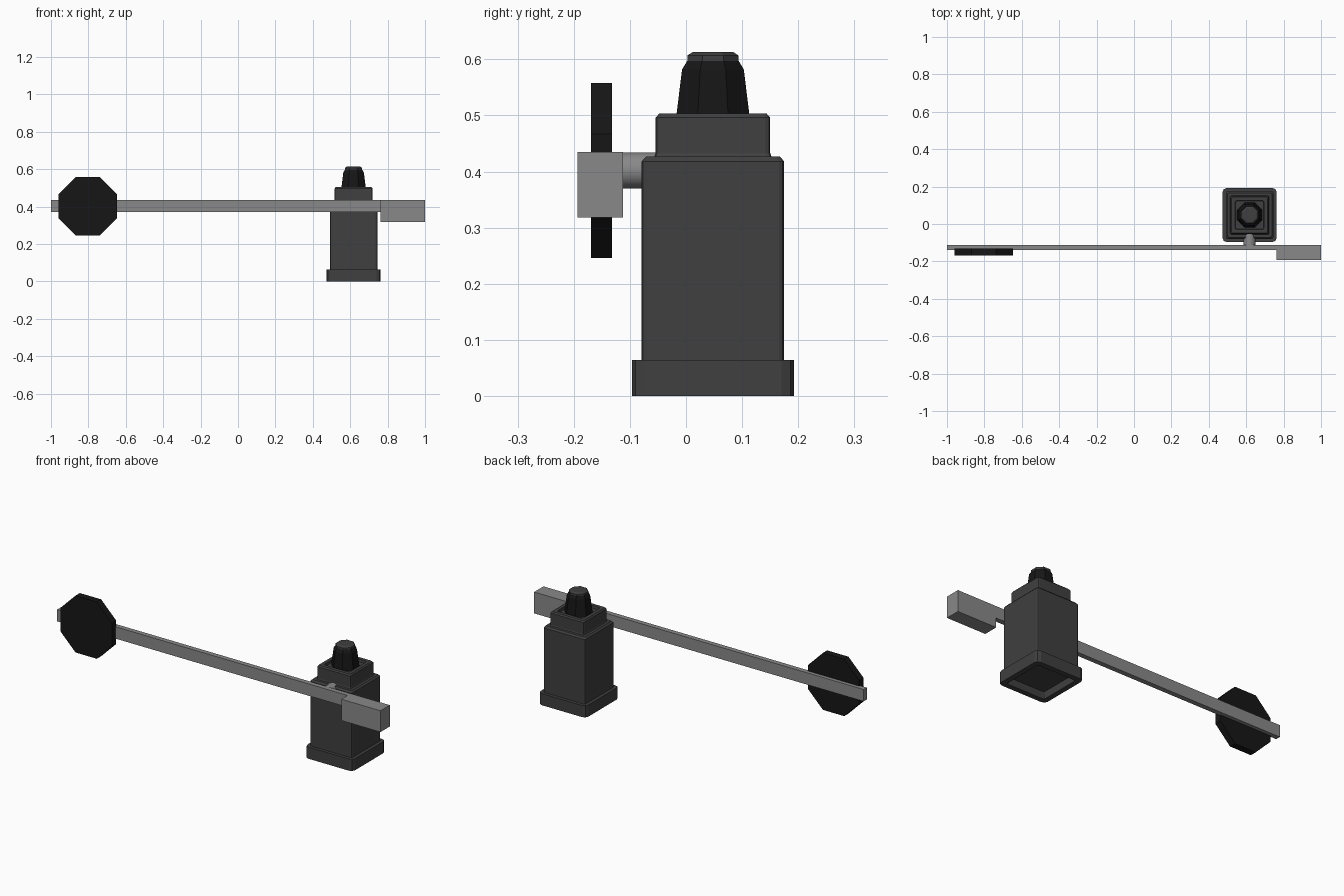
import bpy, bmesh
from math import pi, cos, sin
from mathutils import Vector, Matrix

if "Cube" in bpy.data.objects:
    bpy.data.objects.remove(bpy.data.objects["Cube"])

CX, CY, AXIS_Z = 0.618, 0.048, 0.402


def material(name, v):
    m = bpy.data.materials.new(name)
    m.diffuse_color = (v, v, v, 1)
    m.use_nodes = True
    m.node_tree.nodes["Principled BSDF"].inputs["Base Color"].default_value = m.diffuse_color
    return m


DARK = material("dark_grey", 0.05)
BLACK = material("black", 0.008)
STEEL = material("steel_grey", 0.25)


def finish(name, bm, mat):
    bmesh.ops.recalc_face_normals(bm, faces=bm.faces)
    me = bpy.data.meshes.new(name)
    bm.to_mesh(me)
    bm.free()
    me.materials.append(mat)
    ob = bpy.data.objects.new(name, me)
    bpy.context.collection.objects.link(ob)
    return ob


def square_ring(half, z, r, seg=2):
    """Square outline with rounded corners."""
    pts = []
    for k in range(4):
        a0 = k * pi / 2
        sx, sy = (1, 1, -1, -1)[k] * 1, (1, -1, -1, 1)[k] * -1
        sx, sy = ((1, 1), (-1, 1), (-1, -1), (1, -1))[k]
        for i in range(seg + 1):
            a = a0 + i / seg * pi / 2
            pts.append(Vector((sx * (half - r) + r * cos(a), sy * (half - r) + r * sin(a), z)))
    return pts


def ngon_ring(apothem, z, n):
    """Regular outline with flats facing the axes."""
    R = apothem / cos(pi / n)
    return [Vector((R * cos((i + .5) * 2 * pi / n), R * sin((i + .5) * 2 * pi / n), z)) for i in range(n)]


def loft(name, rings, mat, matrix):
    bm = bmesh.new()
    loops = [[bm.verts.new(matrix @ p) for p in ring] for ring in rings]
    n = len(loops[0])
    for a, b in zip(loops, loops[1:]):
        for i in range(n):
            bm.faces.new((a[i], a[(i + 1) % n], b[(i + 1) % n], b[i]))
    bm.faces.new(loops[0])
    bm.faces.new(loops[-1])
    return finish(name, bm, mat)


def box(name, lo, hi, mat):
    bm = bmesh.new()
    lo, hi = Vector(lo), Vector(hi)
    bmesh.ops.create_cube(bm, size=1, matrix=Matrix.Translation((lo + hi) / 2)
                          @ Matrix.Diagonal((*(hi - lo), 1)))
    return finish(name, bm, mat)


post = Matrix.Translation((CX, CY, 0))

# base plinth, hollowed underneath
loft("base", [square_ring(h, z, r) for h, z, r in (
    (0.116, 0.04, 0.01), (0.116, 0, 0.01), (0.1445, 0, 0.022), (0.1445, 0.064, 0.022))], DARK, post)

# main housing with chamfered shoulder
loft("housing", [square_ring(h, z, 0.009) for h, z in (
    (0.127, 0.06), (0.127, 0.418), (0.119, 0.427))], DARK, post)

# upper housing with a shallow tray in the top
loft("upper_housing", [square_ring(h, z, 0.008) for h, z in (
    (0.107, 0.42), (0.102, 0.433), (0.102, 0.496), (0.096, 0.503),
    (0.077, 0.503), (0.075, 0.49))], DARK, post)

# lamp and its cap
loft("lamp", [ngon_ring(a, z, 8) for a, z in (
    (0.067, 0.485), (0.055, 0.582), (0.046, 0.597))], BLACK, post)
loft("lamp_cap", [ngon_ring(a, z, 8) for a, z in (
    (0.0455, 0.594), (0.0455, 0.607), (0.036, 0.613))], DARK, post)

# pivot shaft, running along y
along_y = Matrix.Rotation(pi / 2, 4, 'X')
shaft = loft("pivot_shaft", [ngon_ring(0.032, d, 24) for d in (0.04, 0.115)], STEEL,
             Matrix.Translation((CX, 0, AXIS_Z)) @ along_y)
for p in shaft.data.polygons:
    p.use_smooth = len(p.vertices) == 4

# swinging arm and counterweight
box("arm", (-1, -0.139, 0.37), (0.762, -0.112, 0.435), STEEL)
box("counterweight", (0.762, -0.193, 0.318), (1, -0.112, 0.435), STEEL)

# octagonal sign plate
loft("sign_plate", [ngon_ring(0.156, d, 8) for d in (0.132, 0.169)], BLACK,
     Matrix.Translation((-0.803, 0, AXIS_Z)) @ along_y)
